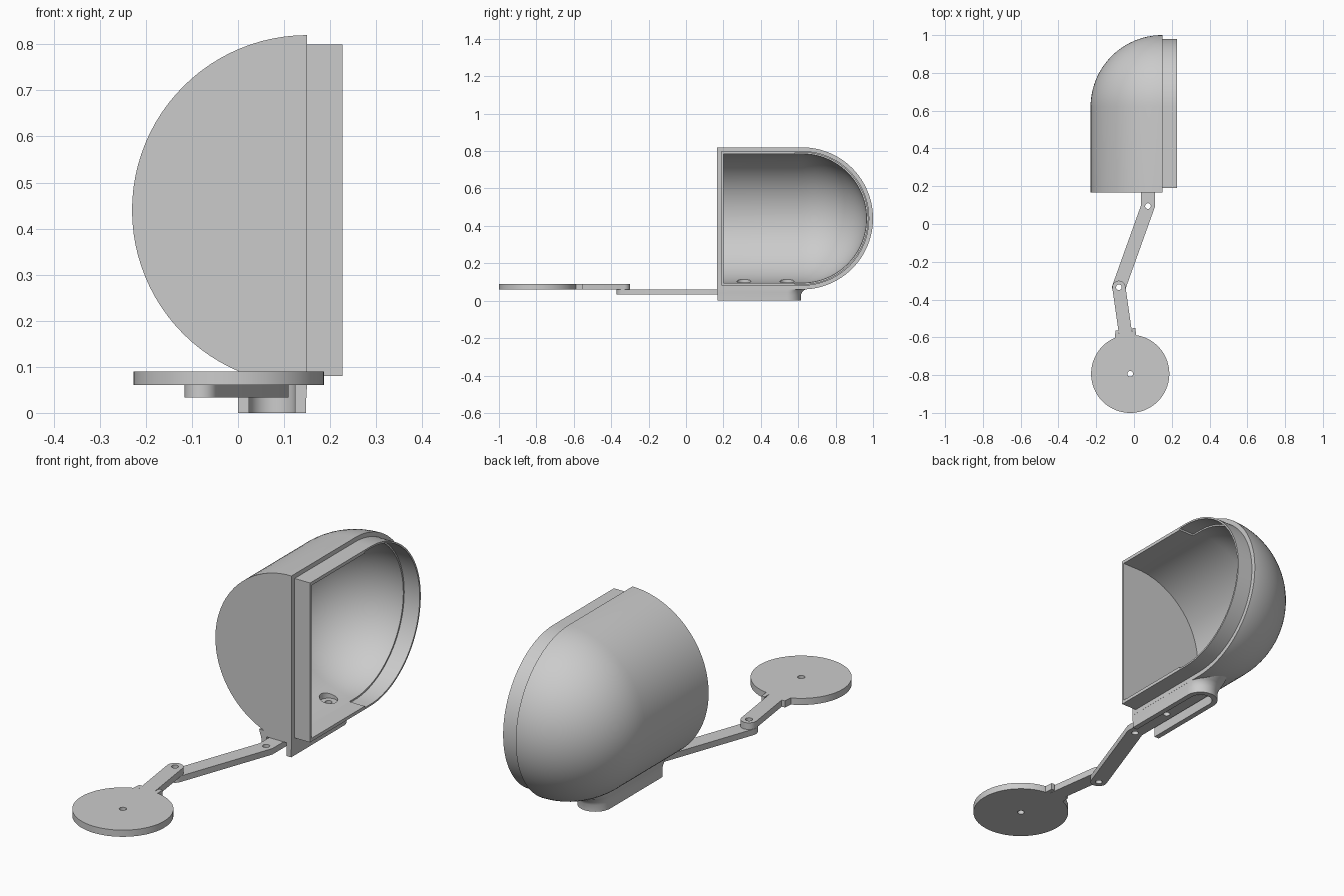
import bpy, bmesh
from math import sin, cos, pi, radians
from mathutils import Vector

cube = bpy.data.objects.get("Cube")
if cube:
    bpy.data.objects.remove(cube, do_unlink=True)

grey = bpy.data.materials.new("plain grey")
grey.use_nodes = True
grey.diffuse_color = (0.6, 0.6, 0.6, 1)
grey.node_tree.nodes["Principled BSDF"].inputs["Base Color"].default_value = (0.6, 0.6, 0.6, 1)

AXIS_X, AXIS_Z, DOME_Y = 0.15, 0.44, 0.62
FOOT_X, FOOT_Y = 0.074, 0.54


def finish(bm, name):
    bmesh.ops.recalc_face_normals(bm, faces=bm.faces)
    mesh = bpy.data.meshes.new(name)
    bm.to_mesh(mesh)
    bm.free()
    mesh.materials.append(grey)
    obj = bpy.data.objects.new(name, mesh)
    bpy.context.collection.objects.link(obj)
    return obj


def loft(name, rings, closed=False):
    """Skin a list of equal-length point rings, capped or joined end to end."""
    bm = bmesh.new()
    loops = [[bm.verts.new(p) for p in ring] for ring in rings]
    n = len(loops[0])
    pairs = list(zip(loops, loops[1:]))
    if closed:
        pairs.append((loops[-1], loops[0]))
    else:
        bm.faces.new(loops[0])
        bm.faces.new(loops[-1])
    for a, b in pairs:
        for i in range(n):
            j = (i + 1) % n
            bm.faces.new((a[i], a[j], b[j], b[i]))
    return finish(bm, name)


def prism(name, outline, z0, z1):
    return loft(name, [[(x, y, z) for x, y in outline] for z in (z0, z1)])


def disc(cx, cy, r, n=32):
    return [(cx + r * cos(2 * pi * i / n), cy + r * sin(2 * pi * i / n)) for i in range(n)]


def strip(path, r, n=16):
    """Outline of a round-ended bar following a path."""
    pts = [Vector(p) for p in path]
    dirs = [(b - a).normalized() for a, b in zip(pts, pts[1:])]
    normals = [Vector((-d.y, d.x)) for d in dirs]

    def cap(c, normal, fwd):
        return [c + r * (cos(pi * i / n) * normal + sin(pi * i / n) * fwd) for i in range(n + 1)]

    mitres = []
    for a, b in zip(normals, normals[1:]):
        m = (a + b).normalized()
        mitres.append(m * r / m.dot(a))
    inner = pts[1:-1]
    out = cap(pts[-1], normals[-1], dirs[-1])
    out += [p - m for p, m in reversed(list(zip(inner, mitres)))]
    out += cap(pts[0], -normals[0], -dirs[0])
    out += [p + m for p, m in zip(inner, mitres)]
    return [tuple(p) for p in out]


def capsule(name, r, y0, flat_side=False):
    """Cylinder along y with a domed back, optionally halved lengthwise."""
    bm = bmesh.new()
    profile = [(0, y0), (r, y0)]
    profile += [(r * cos(pi / 2 * i / 24), DOME_Y + r * sin(pi / 2 * i / 24)) for i in range(24)]
    profile.append((0, DOME_Y + r))
    verts = [bm.verts.new((AXIS_X, y, AXIS_Z + d)) for d, y in profile]
    edges = [bm.edges.new(e) for e in zip(verts, verts[1:])]
    bmesh.ops.spin(bm, geom=verts + edges, cent=(AXIS_X, 0, AXIS_Z), axis=(0, 1, 0),
                   angle=2 * pi, steps=96)
    bmesh.ops.remove_doubles(bm, verts=bm.verts, dist=1e-5)
    if flat_side:
        cut = bmesh.ops.bisect_plane(bm, geom=bm.verts[:] + bm.edges[:] + bm.faces[:], dist=1e-5,
                                     plane_co=(AXIS_X, 0, 0), plane_no=(1, 0, 0), clear_outer=True)
        rim = [e for e in cut["geom_cut"] if isinstance(e, bmesh.types.BMEdge)]
        bmesh.ops.contextual_create(bm, geom=rim)
    return finish(bm, name)


def cut(obj, cutter):
    mod = obj.modifiers.new("cut", "BOOLEAN")
    mod.operation, mod.solver, mod.object = "DIFFERENCE", "EXACT", cutter
    bpy.context.view_layer.objects.active = obj
    bpy.ops.object.modifier_apply(modifier=mod.name)
    bpy.data.objects.remove(cutter, do_unlink=True)


def drill(obj, x, y, r, z0=-0.1, z1=0.3):
    cut(obj, prism("drill", disc(x, y, r), z0, z1))


# Hollow half-capsule shell with counterbored screw holes in its floor
SCREWS = (0.31, FOOT_Y)
shell = capsule("shell", 0.38, 0.167, flat_side=True)
cut(shell, capsule("cavity", 0.345, 0.2))
for y in SCREWS:
    drill(shell, FOOT_X, y, 0.038, z0=0.088)
    drill(shell, FOOT_X, y, 0.015)


# Raised lip around the open side, thinner around the dome
def lip_outline(y0, r, step_y, r_dome, x):
    half = [(y0, r), (step_y, r), (step_y + 0.002, r_dome)]
    half += [(DOME_Y + r_dome * sin(pi * i / 64), r_dome * cos(pi * i / 64)) for i in range(32)]
    pts = half + [(DOME_Y + r_dome, 0)] + [(y, -z) for y, z in reversed(half)]
    return [(x, y, AXIS_Z + z) for y, z in pts]


def outer(x):
    return lip_outline(0.19, 0.36, 0.58, 0.36, x)


def inner(x):
    return lip_outline(0.2, 0.345, 0.58, 0.352, x)


lip = loft("lip", [outer(0.149), outer(0.227), inner(0.227), inner(0.149)], closed=True)


# Flared mounting foot with an open channel for the arm
def foot_ring(z, dx, dy):
    r = 0.074
    arc = [(FOOT_X + (r + dx) * cos(pi * i / 32), FOOT_Y + (r + dy) * sin(pi * i / 32))
           for i in range(33)]
    pts = [(FOOT_X + r + dx, 0.168)] + arc + [(FOOT_X - r - dx, 0.168)]
    return [(min(x, 0.1495), y, z) for x, y in pts]


flare = ((0, 0, 0), (0.03, 0, 0), (0.045, 0.001, 0.007), (0.058, 0.004, 0.02),
         (0.067, 0.008, 0.042), (0.085, 0.012, 0.07))
foot = loft("foot", [foot_ring(*f) for f in flare])
cut(foot, prism("channel", strip([(FOOT_X, FOOT_Y), (FOOT_X, 0)], 0.05), -0.1, 0.06))
for y in SCREWS:
    drill(foot, FOOT_X, y, 0.015)

# Bent lower arm, running from the channel to the joint
JOINT = (-0.08, -0.335)
lower_arm = prism("lower_arm", strip([(FOOT_X, FOOT_Y), (FOOT_X, 0.095), JOINT], 0.036), 0.033, 0.06)
for x, y in [(FOOT_X, s) for s in SCREWS] + [(FOOT_X, 0.095), JOINT]:
    drill(lower_arm, x, y, 0.015)

# Upper arm with two small stop tabs next to the plate
upper_arm = prism("upper_arm", strip([JOINT, (-0.038, -0.63)], 0.035), 0.06, 0.09)
drill(upper_arm, *JOINT, 0.015)
tabs = [prism(side + "_tab", [(x - 0.012, -0.61), (x + 0.012, -0.61),
                              (x + 0.008, y), (x - 0.008, y)], 0.06, 0.09)
        for side, x, y in (("right", -0.09, -0.565), ("left", 0.0, -0.55))]

# Round plate with a centre hole
plate = prism("round_plate", disc(-0.02, -0.793, 0.207, 96), 0.06, 0.09)
drill(plate, -0.02, -0.793, 0.015)

# Smooth curved faces, keep crisp edges
bpy.ops.object.select_all(action="DESELECT")
for obj in [shell, lip, foot, lower_arm, upper_arm, plate] + tabs:
    obj.select_set(True)
bpy.context.view_layer.objects.active = shell
bpy.ops.object.shade_smooth_by_angle(angle=radians(30))
